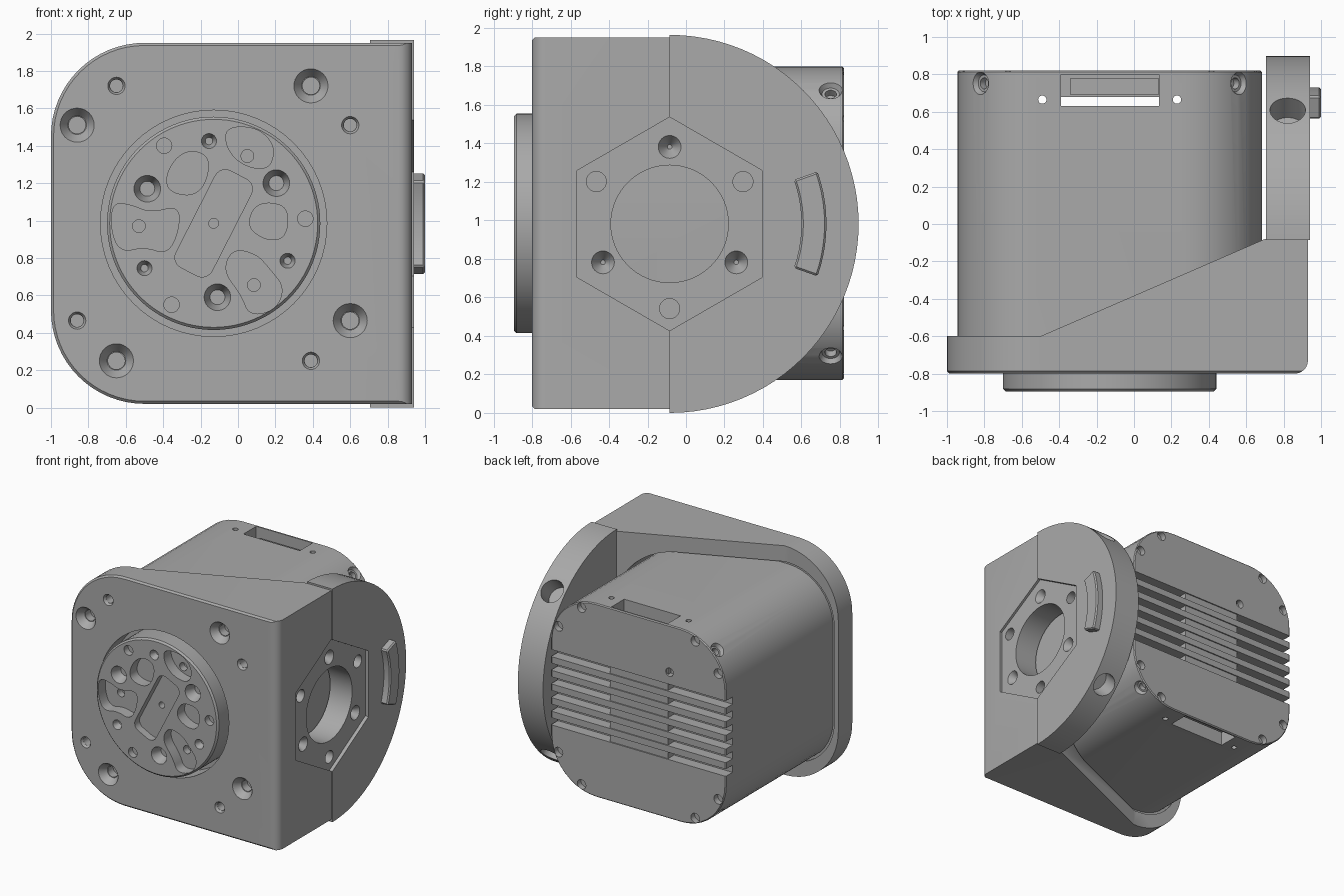
import bpy, bmesh, math
from math import sin, cos, pi, radians
from mathutils import Vector, Matrix

if "Cube" in bpy.data.objects:
    bpy.data.objects.remove(bpy.data.objects["Cube"], do_unlink=True)

grey = bpy.data.materials.new("machined grey")
grey.use_nodes = True
GREY = (0.4, 0.4, 0.4, 1)
grey.diffuse_color = GREY
grey.node_tree.nodes["Principled BSDF"].inputs["Base Color"].default_value = GREY

CX, CZ = -0.13, 0.985          # motor axis
FY, FZ = -0.085, 0.982         # side flange axis
FRONT, LEFT = Vector((0, 1, 0)), Vector((-1, 0, 0))   # drilling directions


# ---- helpers ----
def prism(bm, pts, lo, hi, axis):
    """Extrude a 2D outline along one axis."""
    place = {"X": lambda u, v, t: (t, u, v), "Y": lambda u, v, t: (u, t, v),
             "Z": lambda u, v, t: (u, v, t)}[axis]
    rings = [[bm.verts.new(place(u, v, t)) for u, v in pts] for t in (lo, hi)]
    faces = [bm.faces.new(r) for r in rings]
    for i in range(len(pts)):
        j = (i + 1) % len(pts)
        faces.append(bm.faces.new((rings[0][i], rings[0][j], rings[1][j], rings[1][i])))
    bmesh.ops.recalc_face_normals(bm, faces=faces)


def drill(bm, p, d, r1, depth, r2=None, seg=32):
    """Round or conical plug that starts just outside p and runs along d."""
    m = Matrix.Translation(Vector(p) + d * (depth / 2 - 0.005))
    m = m @ d.to_track_quat('Z', 'Y').to_matrix().to_4x4()
    bmesh.ops.create_cone(bm, cap_ends=True, segments=seg, radius1=r1,
                          radius2=r1 if r2 is None else r2, depth=depth + 0.01, matrix=m)


def arc(u, v, r, a, b, n):
    return [(u + r * cos(a + (b - a) * i / n), v + r * sin(a + (b - a) * i / n))
            for i in range(n + 1)]


def rounded(u, v, hu, hv, r, n=10):
    pts = []
    for k, (su, sv) in enumerate(((1, 1), (-1, 1), (-1, -1), (1, -1))):
        pts += arc(u + su * (hu - r), v + sv * (hv - r), r, k * pi / 2, (k + 1) * pi / 2, n)
    return pts


def soften(pts, times=3):
    """Corner cutting, turns a coarse outline into a smooth one."""
    for _ in range(times):
        out = []
        for (a, b), (c, d) in zip(pts, pts[1:] + pts[:1]):
            out += [(a * .75 + c * .25, b * .75 + d * .25), (a * .25 + c * .75, b * .25 + d * .75)]
        pts = out
    return pts


def finish(name, bm, bevel=0):
    me = bpy.data.meshes.new(name)
    bm.to_mesh(me)
    bm.free()
    ob = bpy.data.objects.new(name, me)
    bpy.context.collection.objects.link(ob)
    me.materials.append(grey)
    if bevel:
        mod = ob.modifiers.new("edge", 'BEVEL')
        mod.width, mod.segments, mod.angle_limit = bevel, 1, radians(50)
        apply(ob, mod)
    return ob


def apply(ob, mod):
    with bpy.context.temp_override(object=ob, active_object=ob, selected_objects=[ob]):
        bpy.ops.object.modifier_apply(modifier=mod.name)


def boolean(ob, bm, op='DIFFERENCE'):
    cutter = finish("cutter", bm)
    mod = ob.modifiers.new("cut", 'BOOLEAN')
    mod.operation, mod.object, mod.solver, mod.use_self = op, cutter, 'EXACT', True
    apply(ob, mod)
    bpy.data.objects.remove(cutter, do_unlink=True)


def smooth(ob):
    bpy.ops.object.select_all(action='DESELECT')
    ob.select_set(True)
    bpy.context.view_layer.objects.active = ob
    bpy.ops.object.shade_smooth_by_angle(angle=radians(28))


# ---- bracket: front plate, sloping gussets and half-round side flange ----
bm = bmesh.new()
outline = [(0.96, 0.02), (0.96, 1.95)]
outline += arc(-0.5, 1.45, 0.5, pi / 2, pi, 16) + arc(-0.5, 0.52, 0.5, pi, 1.5 * pi, 16)
prism(bm, outline, -0.8, 0.1, "Y")
bracket = finish("bracket", bm, 0.014)

bm = bmesh.new()
plan = [(-1.1, -0.9), (0.6, -0.9), (0.6, -0.8)] + arc(0.86, -0.73, 0.07, -pi / 2, 0, 6)
plan += [(0.93, -0.08), (0.7, -0.08), (-0.5, -0.6), (-1.1, -0.6)]
prism(bm, plan, -0.2, 2.2, "Z")
boolean(bracket, bm, 'INTERSECT')

bm = bmesh.new()
prism(bm, arc(FY, FZ, 0.982, -pi / 2, pi / 2, 48), 0.705, 0.94, "X")
boolean(bracket, bm, 'UNION')

bm = bmesh.new()                                   # cavity for the motor
prism(bm, rounded(CX, CZ, 0.832, 0.832, 0.43), -0.61, 0.15, "Y")
boolean(bracket, bm)

bm = bmesh.new()                                   # hex recess
prism(bm, arc(FY, FZ, 0.555, pi / 2, pi / 2 + 5 * pi / 3, 5), 0.91, 1.0, "X")
boolean(bracket, bm)

bm = bmesh.new()                                   # bores and screw holes
drill(bm, (CX, -0.8, CZ), FRONT, 0.605, 0.4, seg=64)
drill(bm, (0.95, FY, FZ), LEFT, 0.305, 0.4, seg=64)
for k in range(6):
    a = pi / 2 + k * pi / 3
    r = 0.4 if k % 2 == 0 else 0.44
    p = (0.91, FY + r * cos(a), FZ + r * sin(a))
    if k % 2 == 0:
        drill(bm, p, LEFT, 0.066, 0.07, 0.012)
    else:
        drill(bm, p, LEFT, 0.052, 0.07)
for u, v in ((0.52, 0.735), (0.73, -0.52), (-0.52, -0.735), (-0.73, 0.525)):
    p = (CX + u, -0.8, CZ + v)
    drill(bm, p, FRONT, 0.098, 0.06, 0.05)
    drill(bm, p, FRONT, 0.045, 0.13)
    p = (CX - u, -0.8, CZ + v)
    drill(bm, p, FRONT, 0.052, 0.02, 0.035)
    drill(bm, p, FRONT, 0.034, 0.1)
for s in (1, -1):                                  # radial holes in the flange rim
    d = Vector((0, -cos(pi / 4), -s * sin(pi / 4)))
    drill(bm, Vector((0.822, FY, FZ)) - d * 0.99, d, 0.095, 0.16)
boolean(bracket, bm)
smooth(bracket)

# ---- curved stop pad on the flange ----
bm = bmesh.new()
sweep = radians(19.5)
prism(bm, arc(FY, FZ, 0.815, -sweep, sweep, 10) + arc(FY, FZ, 0.685, sweep, -sweep, 10),
      0.93, 1.0, "X")
smooth(finish("stop_pad", bm, 0.01))

# ---- motor body ----
bm = bmesh.new()
prism(bm, rounded(CX, CZ, 0.815, 0.815, 0.42), -0.63, 0.82, "Y")
body = finish("motor_body", bm, 0.008)

bm = bmesh.new()
for k in range(6):                                 # cooling slots
    z = CZ + (k - 2.5) * 0.115
    prism(bm, [(-1.1, z - 0.03), (0.9, z - 0.03), (0.9, z + 0.03), (-1.1, z + 0.03)],
          0.73, 0.9, "Y")
boolean(body, bm)

bm = bmesh.new()
BACK = -FRONT
for su in (1, -1):
    for sv in (1, -1):
        for u, v in ((0.53, 0.745), (0.745, 0.53)):
            drill(bm, (CX + su * u, 0.82, CZ + sv * v), BACK, 0.04, 0.05)
        d = Vector((-su, 0, -sv)).normalized()     # corner screws
        p = Vector((CX + su * 0.692, 0.752, CZ + sv * 0.692))
        drill(bm, p, d, 0.066, 0.03, 0.045)
        drill(bm, p, d, 0.03, 0.07)
drill(bm, (CX - 0.29, 0.82, CZ + 0.42), BACK, 0.035, 0.05)
for x in (-0.49, 0.23):
    drill(bm, (x, 0.665, 1.9), Vector((0, 0, -1)), 0.022, 1.9)
boolean(body, bm)

bm = bmesh.new()                                   # connector window
prism(bm, [(-0.39, 0.63), (0.135, 0.63), (0.135, 0.8), (-0.39, 0.8)], 0.1, 1.9, "Z")
boolean(body, bm)
smooth(body)

# ---- connector inside the window ----
bm = bmesh.new()
prism(bm, [(-0.4, 0.68), (0.14, 0.68), (0.14, 0.81), (-0.4, 0.81)], 0.3, 1.66, "Z")
prism(bm, [(-0.34, 0.69), (0.13, 0.69), (0.13, 0.78), (-0.34, 0.78)], 0.24, 1.72, "Z")
finish("connector", bm)

# ---- output hub with pockets ----
bm = bmesh.new()
drill(bm, (CX, -0.885, CZ), FRONT, 0.57, 0.3, seg=96)
hub = finish("output_hub", bm, 0.014)

blobs = [
    [(-.07, 1.5), (.1, 1.5), (.2, 1.4), (.17, 1.27), (.03, 1.29), (-.06, 1.38)],
    [(-.39, 1.22), (-.34, 1.33), (-.25, 1.38), (-.15, 1.34), (-.17, 1.2), (-.24, 1.13), (-.36, 1.15)],
    [(-.67, 1.1), (-.56, 1.08), (-.47, 1.04), (-.31, 1.08), (-.32, .93), (-.38, .82), (-.5, .86),
     (-.63, .83), (-.68, .95)],
    [(.05, .96), (.08, 1.07), (.16, 1.1), (.27, 1.07), (.26, .91), (.16, .89)],
    [(-.08, .73), (-.03, .85), (.1, .82), (.17, .74), (.25, .64), (.2, .52), (.06, .49), (.02, .6)],
]
bm = bmesh.new()
for blob in blobs:
    prism(bm, soften(blob), -1.0, -0.8, "Y")
tilt = radians(-27)
bar = [(CX + u * cos(tilt) - v * sin(tilt), CZ + u * sin(tilt) + v * cos(tilt))
       for u, v in rounded(0, 0, 0.108, 0.29, 0.06, 6)]
prism(bm, bar, -1.0, -0.83, "Y")
boolean(hub, bm)

bm = bmesh.new()
Y = -0.89
for x, z in ((-.485, 1.17), (.205, 1.2), (-.11, .59)):
    drill(bm, (x, Y, z), FRONT, 0.073, 0.08, 0.04)
for x, z in ((-.155, 1.425), (.265, .785), (-.5, .745)):
    drill(bm, (x, Y, z), FRONT, 0.042, 0.05, 0.02)
for x, z in ((-.395, 1.4), (.36, 1.01), (-.355, .55)):
    drill(bm, (x, Y, z), FRONT, 0.041, 0.05)
drill(bm, (CX, -0.83, CZ), FRONT, 0.026, 0.06)
for x, z in ((.05, 1.345), (-.53, .97), (.085, .655)):
    drill(bm, (x, -0.8, z), FRONT, 0.034, 0.06)
boolean(hub, bm)
smooth(hub)
